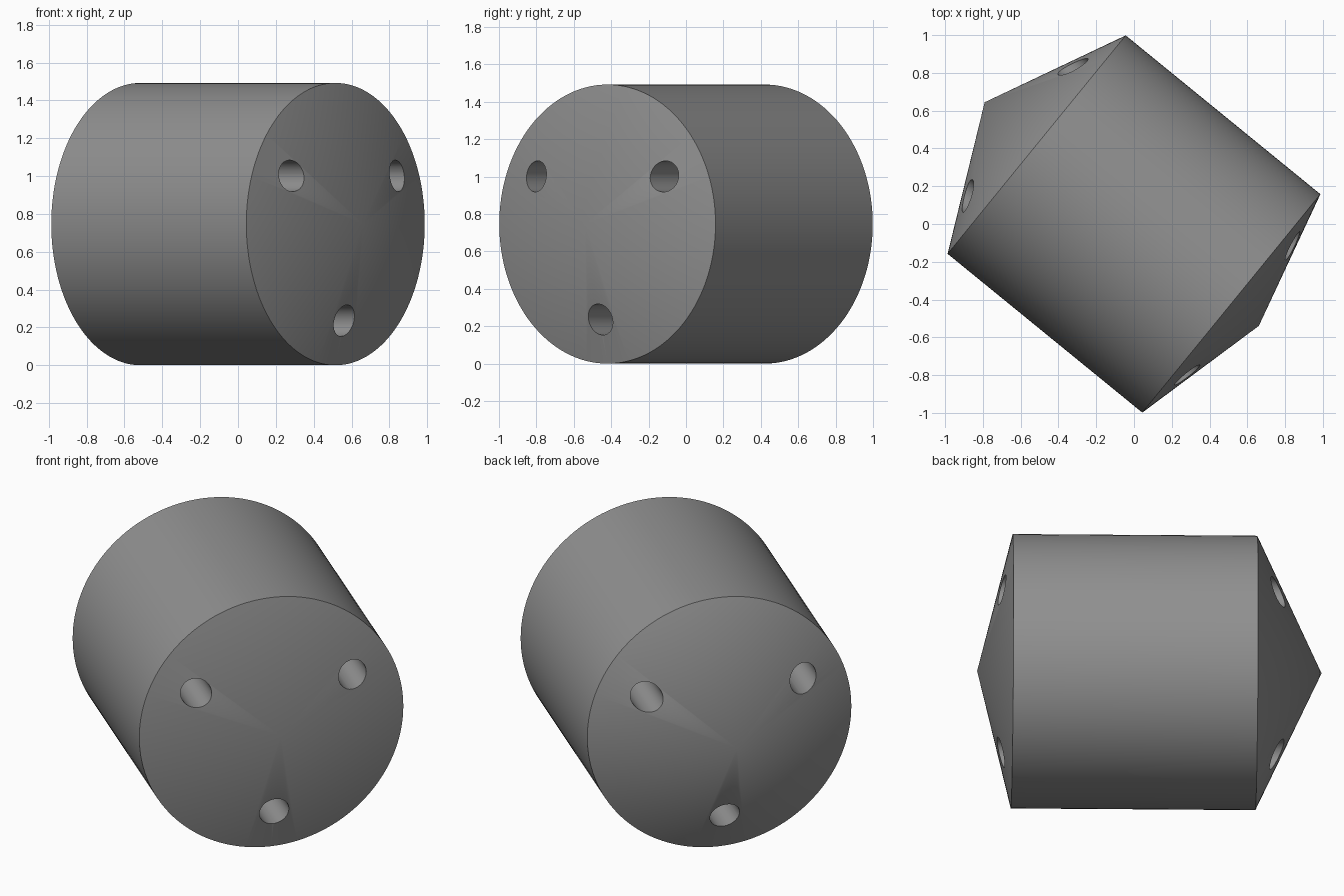
import bpy, bmesh, math
from mathutils import Matrix, Vector

if "Cube" in bpy.data.objects:
    bpy.data.objects.remove(bpy.data.objects["Cube"])

R = 0.746          # body radius
HALF = 0.665       # half length of the straight barrel
FRONT_TIP = 0.853  # apex distances along the axis
BACK_TIP = -1.02
HOLE_R = 0.083
HOLE_DIST = 0.51   # hole centres from the axis

# local frame: x across, y up, z along the barrel axis
axis = Vector((0.775, -0.632, 0)).normalized()
up = Vector((0, 0, 1))
across = up.cross(axis)
frame = Matrix((across, up, axis)).transposed().to_4x4()
frame.translation = (0, 0, R)

grey = bpy.data.materials.new("grey")
grey.diffuse_color = (0.28, 0.28, 0.28, 1)
grey.use_nodes = True
grey.node_tree.nodes["Principled BSDF"].inputs["Base Color"].default_value = grey.diffuse_color


def make_object(name, bm):
    mesh = bpy.data.meshes.new(name)
    bm.to_mesh(mesh)
    bm.free()
    mesh.materials.append(grey)
    obj = bpy.data.objects.new(name, mesh)
    bpy.context.collection.objects.link(obj)
    obj.matrix_world = frame
    return obj


# barrel with both cap centres pulled out into cones
bm = bmesh.new()
bmesh.ops.create_cone(bm, cap_ends=True, cap_tris=True, segments=128,
                      radius1=R, radius2=R, depth=2 * HALF)
for v in bm.verts:
    if v.co.xy.length < 0.01:
        v.co.z = FRONT_TIP if v.co.z > 0 else BACK_TIP
body = make_object("cone_ended_barrel", bm)

# three bores running the length of the barrel
bm = bmesh.new()
for deg in (30, 150, 270):
    a = math.radians(deg)
    bmesh.ops.create_cone(
        bm, cap_ends=True, segments=48, radius1=HOLE_R, radius2=HOLE_R, depth=3,
        matrix=Matrix.Translation((HOLE_DIST * math.cos(a), HOLE_DIST * math.sin(a), 0)))
cutter = make_object("bore_cutter", bm)
cutter.hide_render = True

mod = body.modifiers.new("bores", 'BOOLEAN')
mod.operation = 'DIFFERENCE'
mod.solver = 'EXACT'
mod.object = cutter

bpy.context.view_layer.objects.active = body
body.select_set(True)
cutter.select_set(False)
bpy.ops.object.modifier_apply(modifier=mod.name)
bpy.data.objects.remove(cutter)
bpy.ops.object.shade_smooth_by_angle(angle=math.radians(30))
